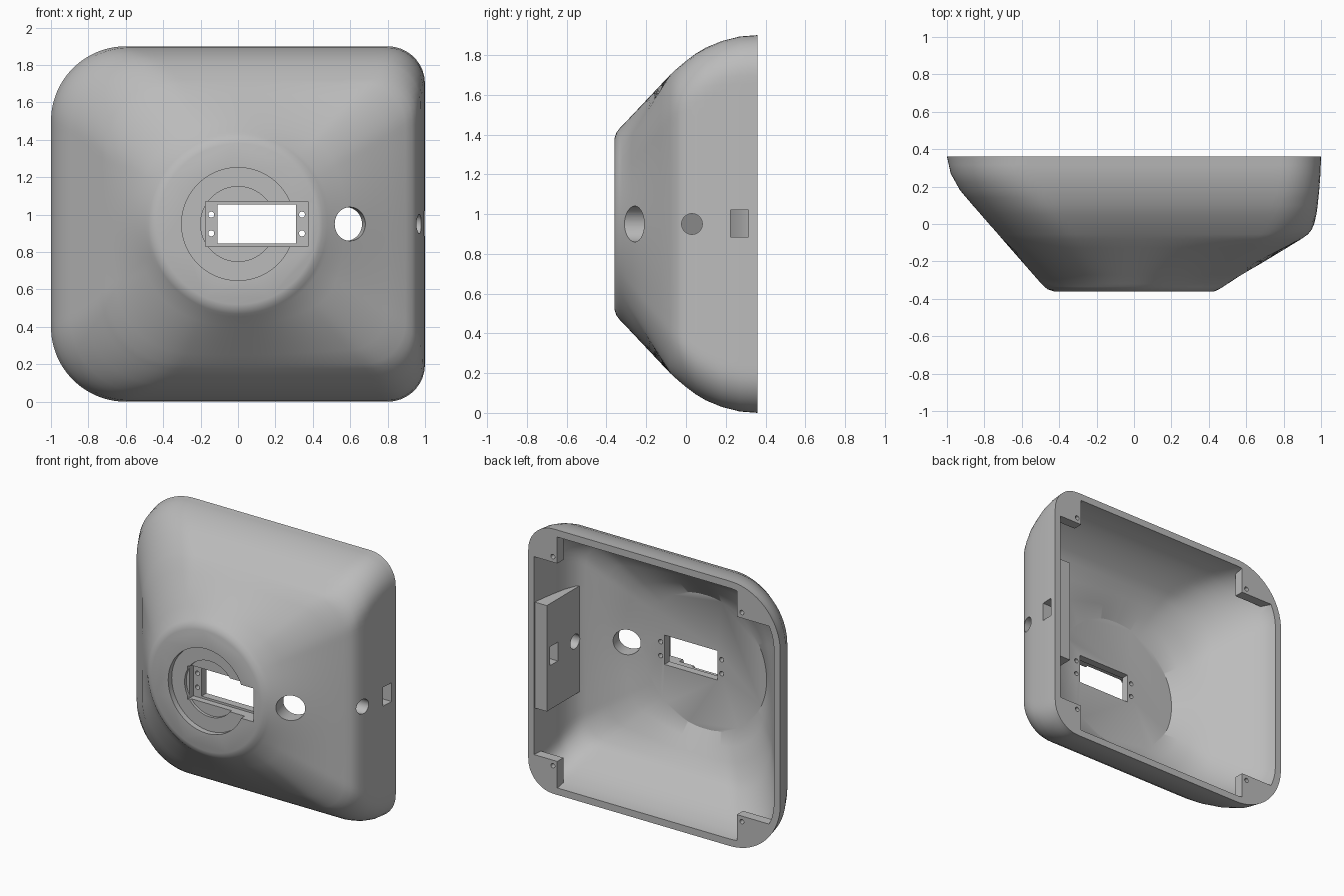
import bpy, bmesh, math
from mathutils import Matrix, Vector

if "Cube" in bpy.data.objects:
    bpy.data.objects.remove(bpy.data.objects["Cube"], do_unlink=True)

MID = 0.95      # height of the housing axis
STEPS = 240     # points around each section

grey = bpy.data.materials.new("plain grey")
grey.use_nodes = True
colour = (0.5, 0.5, 0.5, 1)
grey.diffuse_color = colour
grey.node_tree.nodes["Principled BSDF"].inputs["Base Color"].default_value = colour


def make(name, bm):
    bmesh.ops.recalc_face_normals(bm, faces=bm.faces)
    mesh = bpy.data.meshes.new(name)
    bm.to_mesh(mesh)
    bm.free()
    mesh.materials.append(grey)
    ob = bpy.data.objects.new(name, mesh)
    bpy.context.collection.objects.link(ob)
    return ob


def reach(angle, left, right, half, r_left, r_right):
    """Distance from the axis to a rounded rectangle along one direction."""
    c, s = abs(math.cos(angle)), abs(math.sin(angle))
    wide, rad = (right, r_right) if math.cos(angle) > 0 else (left, r_left)
    rad = min(rad, wide, half)
    low, high = 0.0, 2.0
    for _ in range(30):
        t = (low + high) / 2
        qx, qz = t * c - wide + rad, t * s - half + rad
        d = math.hypot(max(qx, 0), max(qz, 0)) + min(max(qx, qz), 0) - rad
        low, high = (t, high) if d < 0 else (low, t)
    return low


def loft(name, sections):
    """Skin a row of sections, with extra rings in the long spans."""
    angles = [math.tau * (i + 0.5) / STEPS for i in range(STEPS)]
    outlines = [[Vector((t * math.cos(a), y, MID + t * math.sin(a)))
                 for a in angles for t in [reach(a, *shape)]]
                for y, *shape in sections]
    points = [outlines[0]]
    for a, b in zip(outlines, outlines[1:]):
        n = max(1, int((a[0].y - b[0].y) / 0.04))
        points += [[p.lerp(q, k / n) for p, q in zip(a, b)] for k in range(1, n + 1)]
    bm = bmesh.new()
    rings = [[bm.verts.new(p) for p in ring] for ring in points]
    for a, b in zip(rings, rings[1:]):
        for i in range(STEPS):
            j = (i + 1) % STEPS
            bm.faces.new((a[i], a[j], b[j], b[i]))
    bm.faces.new(rings[0])
    bm.faces.new(rings[-1])
    return make(name, bm)


def box(name, x, y, z):
    bm = bmesh.new()
    bmesh.ops.create_cube(bm, size=1)
    for v in bm.verts:
        v.co = [lo + (c + 0.5) * (hi - lo) for c, (lo, hi) in zip(v.co, (x, y, z))]
    return make(name, bm)


def rod(name, direction, centre, radius, length):
    turn = Vector(direction).to_track_quat("Z", "Y").to_matrix().to_4x4()
    bm = bmesh.new()
    bmesh.ops.create_cone(bm, cap_ends=True, segments=64, radius1=radius, radius2=radius,
                          depth=length, matrix=Matrix.Translation(centre) @ turn)
    return make(name, bm)


def cut(target, cutters):
    bpy.context.view_layer.objects.active = target
    for tool in cutters:
        tool.hide_render = True
        mod = target.modifiers.new("cut", "BOOLEAN")
        mod.operation, mod.solver, mod.object = "DIFFERENCE", "EXACT", tool
        bpy.ops.object.modifier_apply(modifier=mod.name)
        bpy.data.objects.remove(tool, do_unlink=True)


# Outer body: rounded rectangle at the back, round nose at the front
# (y, left reach, right reach, half height, left radius, right radius)
housing = loft("housing", [
    (0.36, 1, 1, 0.95, 0.4, 0.2),
    (0.27, 0.98, 0.997, 0.943, 0.4, 0.2),
    (0.18, 0.93, 0.99, 0.92, 0.4, 0.2),
    (0.1, 0.862, 0.982, 0.887, 0.4, 0.21),
    (0.05, 0.818, 0.975, 0.857, 0.4, 0.21),
    (0, 0.775, 0.963, 0.82, 0.4, 0.22),
    (-0.03, 0.748, 0.95, 0.795, 0.4, 0.22),
    (-0.055, 0.726, 0.93, 0.773, 0.4, 0.22),
    (-0.08, 0.705, 0.895, 0.75, 0.4, 0.22),
    (-0.32, 0.495, 0.5, 0.495, 0.5, 0.5),
    (-0.335, 0.48, 0.477, 0.48, 0.5, 0.5),
    (-0.35, 0.46, 0.453, 0.46, 0.5, 0.5),
    (-0.36, 0.43, 0.43, 0.43, 0.5, 0.5),
])

# Hollow inside, following the outer body
cavity = loft("cavity", [
    (0.42, 0.95, 0.955, 0.9, 0.35, 0.15),
    (0.35, 0.95, 0.955, 0.9, 0.35, 0.15),
    (0.27, 0.915, 0.945, 0.885, 0.35, 0.15),
    (0.18, 0.85, 0.93, 0.855, 0.35, 0.15),
    (0.08, 0.762, 0.91, 0.8, 0.35, 0.15),
    (0, 0.69, 0.88, 0.74, 0.35, 0.16),
    (-0.05, 0.645, 0.83, 0.695, 0.35, 0.16),
    (-0.2, 0.5, 0.475, 0.48, 0.5, 0.5),
])

# Corner mounts and the side socket block stay solid inside the hollow
solids = [box("side_block", (0.86, 1.2), (-0.07, 0.35), (0.57, 1.33))]
for up in (1, -1):
    z = sorted((MID + up * 0.71, MID + up * 1.1))
    solids.append(box("corner_mount", (0.77, 1.2), (0.29, 0.6), z))
    solids.append(box("corner_mount", (-1.2, -0.655), (0.29, 0.6), z))
cut(cavity, solids)
cut(housing, [cavity])

# Stepped round recess, rectangular pocket and window in the nose
along_y, along_x = (0, 1, 0), (1, 0, 0)
holes = [
    rod("wide_recess", along_y, (0, -0.42, MID), 0.302, 0.2),
    rod("narrow_recess", along_y, (0, -0.4, MID), 0.2, 0.2),
    box("pocket", (-0.175, 0.375), (-0.5, -0.255), (0.83, 1.07)),
    box("window", (-0.11, 0.31), (-0.5, 0), (0.845, 1.055)),
    rod("round_port", (-0.2, 1, 0), (0.6, -0.265, MID), 0.09, 0.5),
    rod("side_port", along_x, (0.9, 0.03, MID), 0.052, 0.3),
    box("side_slot", (0.75, 1.1), (0.225, 0.315), (0.885, 1.02)),
]

# Screw holes beside the window and in the corner mounts
for x in (-0.143, 0.342):
    for z in (0.9, 1.0):
        holes.append(rod("small_screw_hole", along_y, (x, -0.2, z), 0.016, 0.2))
for x in (0.805, -0.695):
    for up in (1, -1):
        holes.append(rod("mount_screw_hole", along_y, (x, 0.35, MID + up * 0.75), 0.016, 0.22))
cut(housing, holes)

# Smooth shading with sharp edges kept
bpy.ops.object.select_all(action="DESELECT")
housing.select_set(True)
bpy.context.view_layer.objects.active = housing
bpy.ops.object.shade_smooth_by_angle(angle=math.radians(32))
